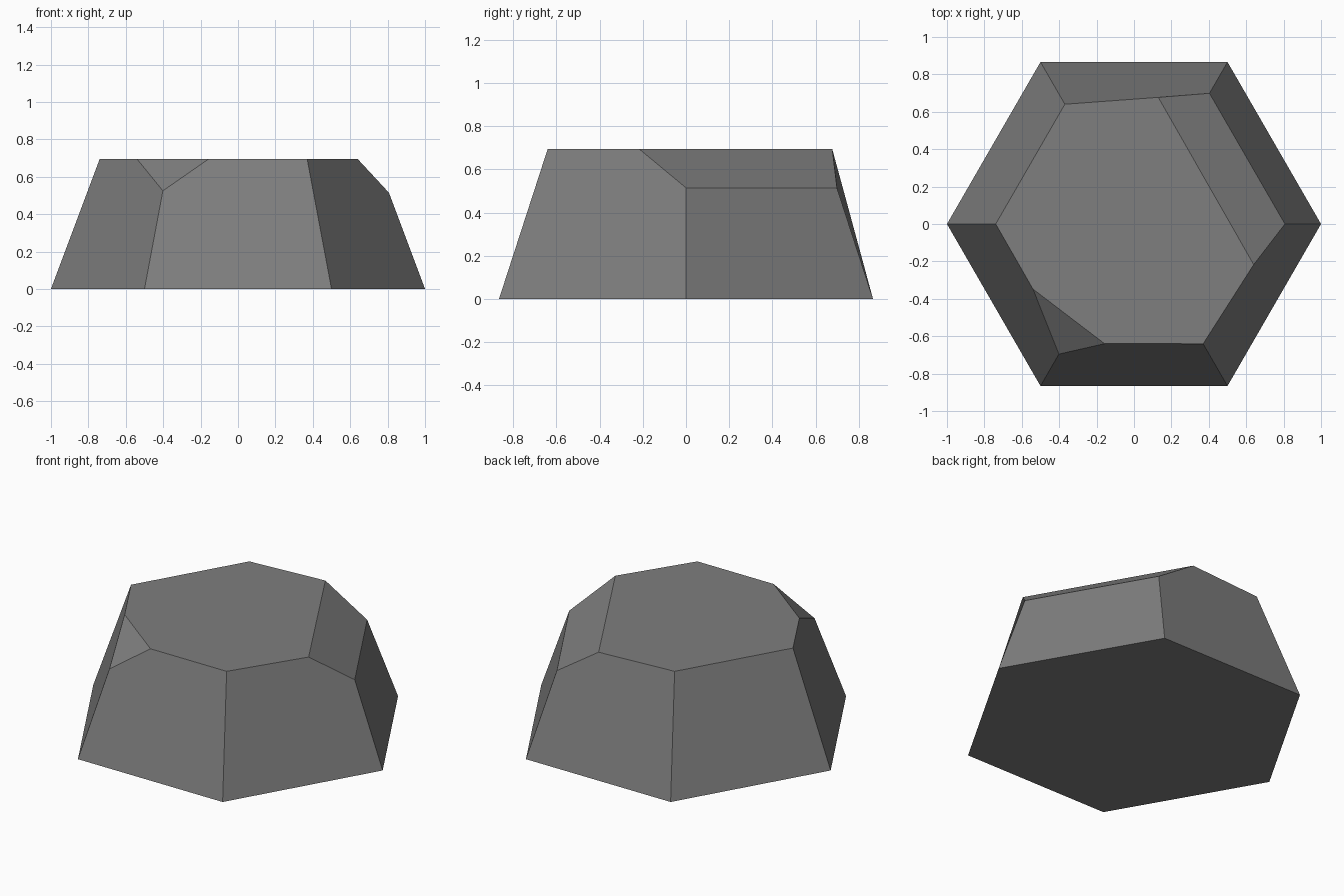
import bpy, bmesh, math

if "Cube" in bpy.data.objects:
    bpy.data.objects.remove(bpy.data.objects["Cube"])

TOP = 0.695      # height of the flat top
SLOPE = 0.375    # inward lean of the corner edges per unit height


def corner(i, z):
    """Point on the i-th tapering hexagon edge at height z."""
    a = math.radians(60 * i)
    r = 1 - SLOPE * z
    return (r * math.cos(a), r * math.sin(a), z)


bm = bmesh.new()

# Tapered hexagon: three upper corners are dropped below the top
heights = [0.515, 0.515, TOP, TOP, 0.525, TOP]
base = [bm.verts.new(corner(i, 0)) for i in range(6)]
rim = [bm.verts.new(corner(i, heights[i])) for i in range(6)]

# Extra rim points where the bevelled facets meet the flat top, by side
extra_xy = {1: (0.13, 0.677), 3: (-0.54, -0.348),
            4: (-0.157, -0.64), 5: (0.64, -0.217)}
extra = {i: bm.verts.new((x, y, TOP)) for i, (x, y) in extra_xy.items()}

# Side walls
for i in range(6):
    j = (i + 1) % 6
    mid = [extra[i]] if i in extra else []
    bm.faces.new([base[i], base[j], rim[j]] + mid + [rim[i]])

# Underside, flat top and the two sloping facets
bm.faces.new(base[::-1])
bm.faces.new([extra[1], rim[2], rim[3], extra[3], extra[4], rim[5], extra[5]])
bm.faces.new([rim[0], rim[1], extra[1], extra[5]])
bm.faces.new([rim[4], extra[4], extra[3]])
bmesh.ops.recalc_face_normals(bm, faces=bm.faces)

mesh = bpy.data.meshes.new("faceted_stone")
bm.to_mesh(mesh)
bm.free()

# Single plain grey
grey = bpy.data.materials.new("stone grey")
grey.diffuse_color = (0.21, 0.21, 0.21, 1)
grey.use_nodes = True
grey.node_tree.nodes["Principled BSDF"].inputs["Base Color"].default_value = grey.diffuse_color
mesh.materials.append(grey)

stone = bpy.data.objects.new("faceted_stone", mesh)
bpy.context.collection.objects.link(stone)
